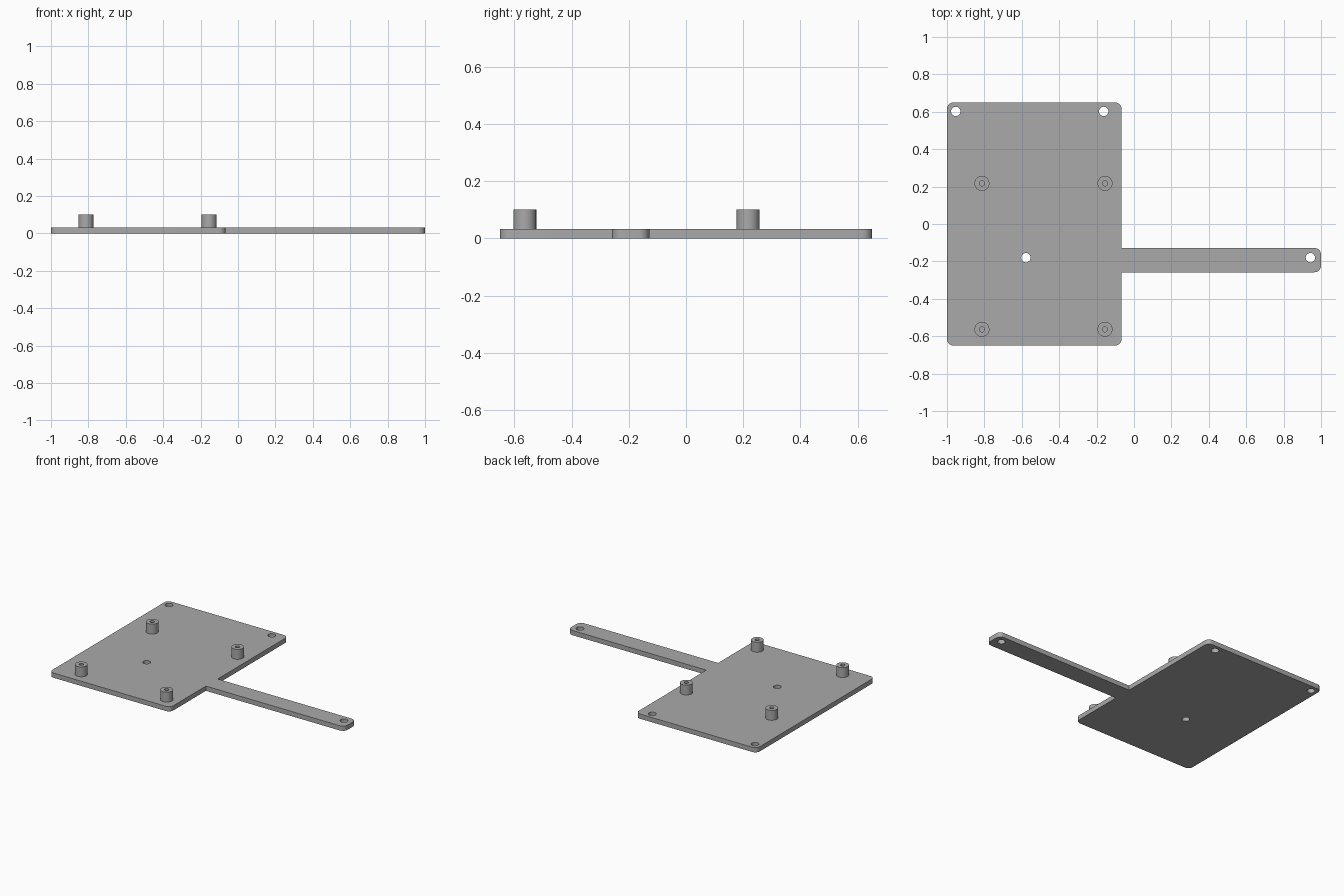
import bpy, bmesh, math

if "Cube" in bpy.data.objects:
    bpy.data.objects.remove(bpy.data.objects["Cube"])

T = 0.033           # plate thickness
TOP = 0.102         # standoff top height

grey = bpy.data.materials.new("grey plastic")
grey.diffuse_color = (0.40, 0.40, 0.40, 1)
grey.use_nodes = True
grey.node_tree.nodes["Principled BSDF"].inputs["Base Color"].default_value = grey.diffuse_color


def arc(cx, cy, r, start, sweep, n):
    """Points along an arc, angles in degrees."""
    return [(cx + r * math.cos(math.radians(start + sweep * i / n)),
             cy + r * math.sin(math.radians(start + sweep * i / n))) for i in range(n + 1)]


def finish(obj):
    bpy.ops.object.select_all(action='DESELECT')
    obj.select_set(True)
    bpy.context.view_layer.objects.active = obj
    bpy.ops.object.shade_smooth_by_angle(angle=math.radians(30))


# Plate outline with the arm, rounded at the outer corners
L, R, B, F, r = -1.0, -0.067, 0.65, -0.65, 0.034
A0, A1, ra = -0.258, -0.128, 0.036
outline = (arc(L + r, F + r, r, 180, 90, 8) + arc(R - r, F + r, r, 270, 90, 8)
           + [(R, A0)]
           + arc(1 - ra, A0 + ra, ra, 270, 90, 8) + arc(1 - ra, A1 - ra, ra, 0, 90, 8)
           + [(R, A1)]
           + arc(R - r, B - r, r, 0, 90, 8) + arc(L + r, B - r, r, 90, 90, 8))

# Screw holes through the plate
holes = [(-0.953, 0.602), (-0.162, 0.602), (-0.578, -0.18), (0.943, -0.18)]
loops = [outline] + [arc(x, y, 0.025, 0, 360, 32)[:-1] for x, y in holes]

curve = bpy.data.curves.new("base_plate", 'CURVE')
curve.dimensions = '2D'
curve.fill_mode = 'BOTH'
curve.extrude = T / 2
for pts in loops:
    s = curve.splines.new('POLY')
    s.points.add(len(pts) - 1)
    for p, (x, y) in zip(s.points, pts):
        p.co = (x, y, 0, 1)
    s.use_cyclic_u = True
plate = bpy.data.objects.new("base_plate", curve)
bpy.context.collection.objects.link(plate)
plate.select_set(True)
bpy.context.view_layer.objects.active = plate
bpy.ops.object.convert(target='MESH')
plate = bpy.context.view_layer.objects.active
bm = bmesh.new()
bm.from_mesh(plate.data)
bmesh.ops.remove_doubles(bm, verts=bm.verts, dist=1e-5)
bmesh.ops.translate(bm, verts=bm.verts, vec=(0, 0, T / 2))
bmesh.ops.recalc_face_normals(bm, faces=bm.faces)
bm.to_mesh(plate.data)
bm.free()
plate.data.materials.clear()
plate.data.materials.append(grey)
finish(plate)


# Standoffs: hollow posts with a blind bore down to the plate
def standoff(name, x, y, n=40):
    bm = bmesh.new()
    rings = []
    for rad, z in [(0.04, T), (0.04, TOP), (0.014, TOP), (0.014, T)]:
        rings.append([bm.verts.new((px, py, z)) for px, py in arc(x, y, rad, 0, 360, n)[:-1]])
    for a, b in zip(rings, rings[1:]):
        for i in range(n):
            j = (i + 1) % n
            bm.faces.new((a[i], a[j], b[j], b[i]))
    me = bpy.data.meshes.new(name)
    bm.to_mesh(me)
    bm.free()
    me.materials.append(grey)
    obj = bpy.data.objects.new(name, me)
    bpy.context.collection.objects.link(obj)
    finish(obj)


for side, x in (("left", -0.813), ("right", -0.155)):
    for end, y in (("front", -0.563), ("back", 0.217)):
        standoff(f"standoff_{end}_{side}", x, y)
